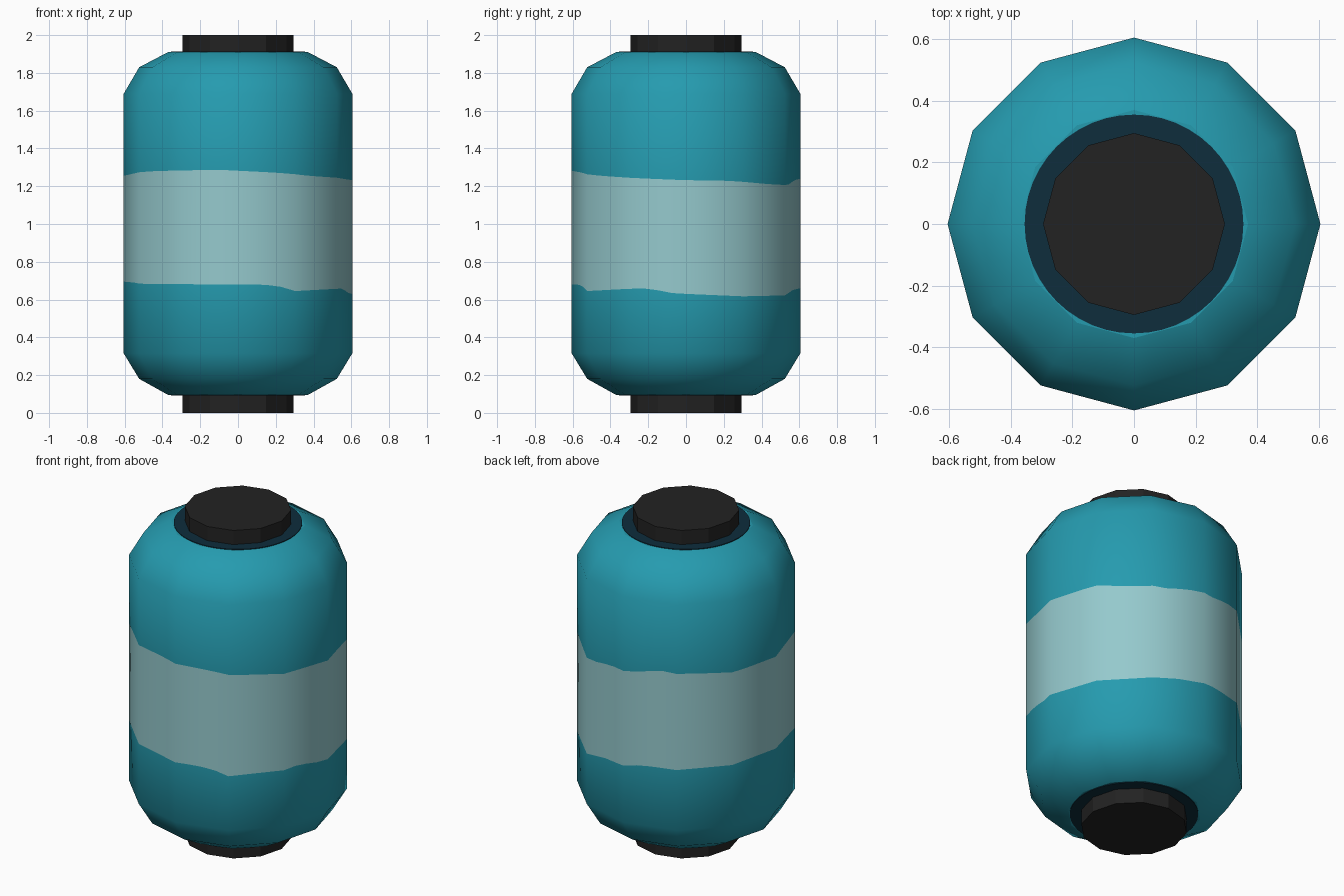
import bpy, bmesh, math
from mathutils import Vector

if "Cube" in bpy.data.objects:
    bpy.data.objects.remove(bpy.data.objects["Cube"])

SIDES, SUB = 12, 4
COLS = SIDES * SUB


def material(name, rgb):
    m = bpy.data.materials.new(name)
    m.diffuse_color = (*rgb, 1)
    m.use_nodes = True
    m.node_tree.nodes["Principled BSDF"].inputs["Base Color"].default_value = m.diffuse_color
    return m


teal = material("teal", (0.0185, 0.328, 0.430))
pale = material("pale_teal", (0.30, 0.585, 0.61))
navy = material("dark_navy", (0.0044, 0.026, 0.045))
black = material("black", (0.016, 0.016, 0.016))

# Hand-painted band edges: (angle in degrees, height)
BAND_TOP = [(0, 1.232), (20, 1.23), (50, 1.21), (65, 1.205), (80, 1.235), (95, 1.24),
            (111, 1.275), (135, 1.26), (159, 1.25), (180, 1.255), (220, 1.28),
            (260, 1.287), (290, 1.272), (310, 1.255), (340, 1.24), (360, 1.232)]
BAND_LOW = [(0, 0.63), (30, 0.617), (60, 0.622), (75, 0.65), (90, 0.66), (100, 0.68),
            (135, 0.685), (180, 0.695), (200, 0.69), (215, 0.682), (280, 0.68),
            (290, 0.675), (300, 0.645), (325, 0.655), (340, 0.66), (352, 0.635), (360, 0.63)]


def lookup(table, deg):
    for (a, za), (b, zb) in zip(table, table[1:]):
        if a <= deg <= b:
            return za + (zb - za) * (deg - a) / (b - a)


def polygon_point(col):
    """Point on a unit 12-sided outline, each side split in SUB."""
    k, t = divmod(col, SUB)
    a, b = (2 * math.pi * i / SIDES for i in (k, k + 1))
    pa = Vector((math.cos(a), math.sin(a), 0))
    pb = Vector((math.cos(b), math.sin(b), 0))
    return pa.lerp(pb, t / SUB)


# Lantern body: (radius, height or band table, tilt of the smooth normal)
RINGS = [(0.37, 0.095, -68), (0.523, 0.18, -45), (0.605, 0.315, -18),
         (0.605, BAND_LOW, 0), (0.605, BAND_TOP, 0),
         (0.605, 1.69, 18), (0.523, 1.83, 45), (0.37, 1.91, 68)]
bm = bmesh.new()
rows, normals = [], []
for radius, z, tilt in RINGS:
    row = []
    for c in range(COLS):
        p = polygon_point(c)
        h = lookup(z, 360 * c / COLS) if isinstance(z, list) else z
        row.append(bm.verts.new((p.x * radius, p.y * radius, h)))
        t = math.radians(tilt)
        d = p.normalized()
        normals.append((d.x * math.cos(t), d.y * math.cos(t), math.sin(t)))
    rows.append(row)
for i, (lo, hi) in enumerate(zip(rows, rows[1:])):
    for c in range(COLS):
        n = (c + 1) % COLS
        f = bm.faces.new((lo[c], lo[n], hi[n], hi[c]))
        f.material_index = 1 if i == 3 else 0
        f.smooth = True
mesh = bpy.data.meshes.new("lantern_body")
bm.to_mesh(mesh)
bm.free()
mesh.materials.append(teal)
mesh.materials.append(pale)
mesh.normals_split_custom_set_from_vertices(normals)
bpy.context.collection.objects.link(bpy.data.objects.new("lantern_body", mesh))


def disc(name, sides, radius, z0, z1, mat):
    """Upright cylinder with a corner on the x axis."""
    bpy.ops.mesh.primitive_cylinder_add(vertices=sides, radius=radius, depth=z1 - z0,
                                        location=(0, 0, (z0 + z1) / 2))
    ob = bpy.context.object
    ob.name = name
    ob.data.materials.append(mat)
    return ob


# Flat ends, painted dark rings and end caps
for end, mirror in (("top", False), ("bottom", True)):
    def span(a, b):
        return (2.005 - b, 2.005 - a) if mirror else (a, b)
    disc(end + "_end_plate", SIDES, 0.37, *span(1.905, 1.91), teal)
    disc(end + "_dark_ring", 48, 0.355, *span(1.908, 1.914), navy)
    cap = (0, 0.1) if mirror else (1.905, 2.0)
    disc(end + "_cap", SIDES, 0.295, *cap, black)
